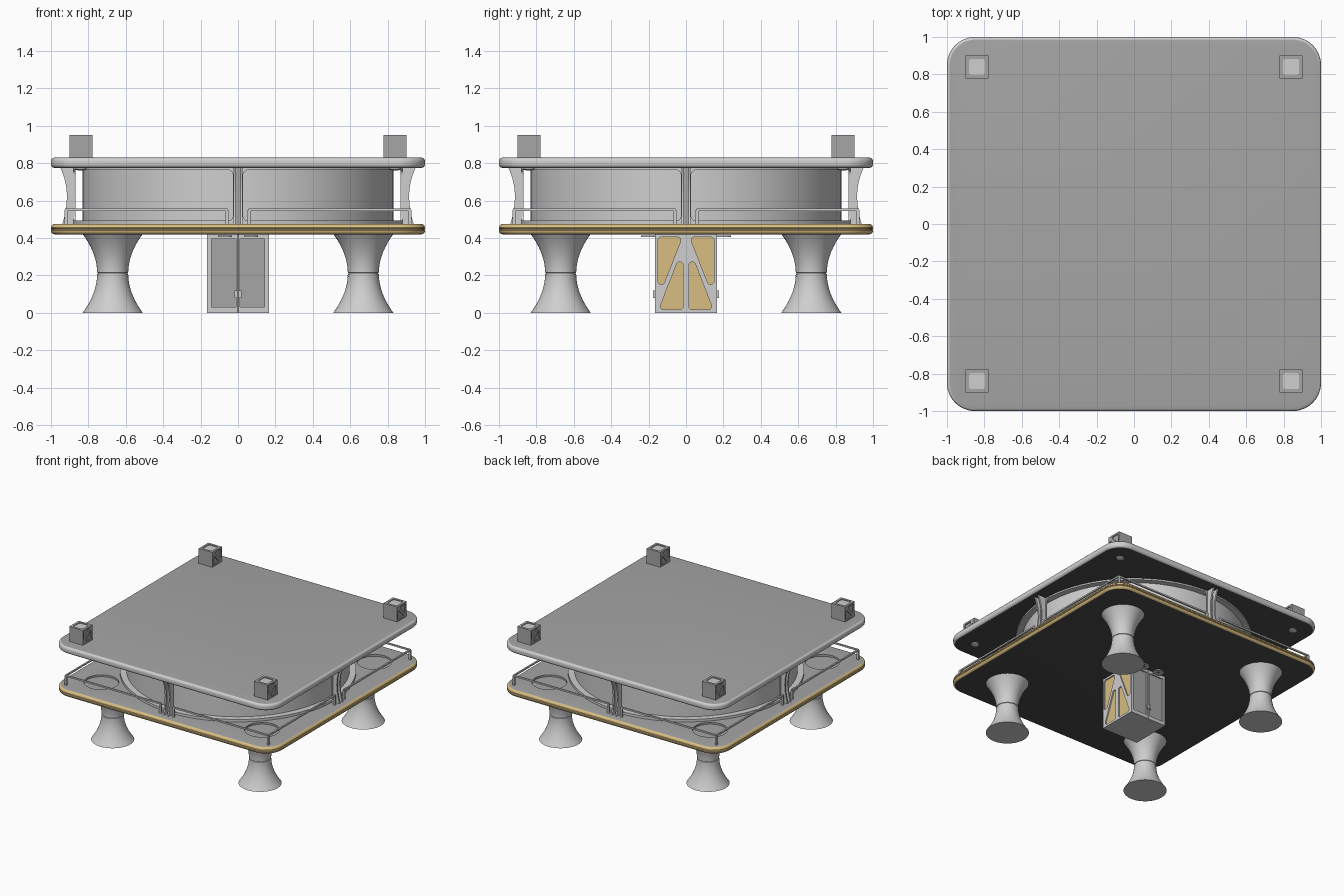
import bpy, bmesh, math
from mathutils import Matrix, Vector

if "Cube" in bpy.data.objects:
    bpy.data.objects.remove(bpy.data.objects["Cube"])


def material(name, rgb):
    m = bpy.data.materials.new(name)
    m.diffuse_color = (*rgb, 1)
    m.use_nodes = True
    m.node_tree.nodes["Principled BSDF"].inputs["Base Color"].default_value = m.diffuse_color
    return m


LIGHT = material("light grey", (0.62, 0.62, 0.62))
MID = material("mid grey", (0.38, 0.38, 0.38))
TAN = material("plywood tan", (0.69, 0.51, 0.22))
DARK = material("dark underside", (0.07, 0.07, 0.075))

# Local (u, v, w) axes mapped to the x side, y side and radial planes
ON_X = Matrix(((0, 0, 1, 0), (1, 0, 0, 0), (0, 1, 0, 0), (0, 0, 0, 1)))
ON_Y = Matrix(((1, 0, 0, 0), (0, 0, -1, 0), (0, 1, 0, 0), (0, 0, 0, 1)))
CORNERS = [(-1, -1), (1, -1), (1, 1), (-1, 1)]


def move(x, y, z):
    return Matrix.Translation((x, y, z))


def finish(name, mesh, mats, rule=None, matrix=None, smooth=True):
    """Link a mesh, colour its faces by a rule and smooth its soft edges."""
    if matrix:
        mesh.transform(matrix)
    mesh.materials.clear()
    for m in mats:
        mesh.materials.append(m)
    for p in mesh.polygons:
        p.material_index = rule(p) if rule else 0
    ob = bpy.data.objects.new(name, mesh)
    bpy.context.collection.objects.link(ob)
    if smooth:
        bpy.ops.object.select_all(action='DESELECT')
        ob.select_set(True)
        bpy.context.view_layer.objects.active = ob
        bpy.ops.object.shade_smooth_by_angle(angle=math.radians(35))
    return ob


def rounded(pts, r, n=6):
    """Outline with every corner replaced by an arc."""
    pts = [Vector(p) for p in pts]
    out = []
    for i, p in enumerate(pts):
        a = (pts[i - 1] - p).normalized()
        b = (pts[(i + 1) % len(pts)] - p).normalized()
        half = a.angle(b) / 2
        c = p + (a + b).normalized() * r / math.sin(half)
        va, vb = p + a * r / math.tan(half) - c, p + b * r / math.tan(half) - c
        th = va.angle(vb)
        for k in range(n + 1):
            t = k / n
            out.append(c + (va * math.sin((1 - t) * th) + vb * math.sin(t * th)) / math.sin(th))
    return out


def rect(u0, v0, u1, v1):
    return [(u0, v0), (u1, v0), (u1, v1), (u0, v1)]


def plate(name, loops, depth, mat, matrix):
    """Flat plate from an outline followed by hole outlines."""
    cu = bpy.data.curves.new(name, 'CURVE')
    cu.dimensions, cu.fill_mode, cu.extrude = '2D', 'BOTH', depth / 2
    for loop in loops:
        s = cu.splines.new('POLY')
        s.points.add(len(loop) - 1)
        for pt, p in zip(s.points, loop):
            pt.co = (p[0], p[1], 0, 1)
        s.use_cyclic_u = True
    tmp = bpy.data.objects.new(name, cu)
    mesh = bpy.data.meshes.new_from_object(tmp)
    bpy.data.objects.remove(tmp)
    return finish(name, mesh, [mat], matrix=matrix)


def loft(name, rings, caps=True, wrap=False):
    """Mesh joining equal rings of points."""
    bm = bmesh.new()
    vs = [[bm.verts.new(p) for p in ring] for ring in rings]
    n = len(vs[0])
    for i in range(len(vs) if wrap else len(vs) - 1):
        lo, hi = vs[i], vs[(i + 1) % len(vs)]
        for k in range(n):
            bm.faces.new((lo[k], lo[(k + 1) % n], hi[(k + 1) % n], hi[k]))
    if caps and not wrap:
        bm.faces.new(vs[0][::-1])
        bm.faces.new(vs[-1])
    bmesh.ops.recalc_face_normals(bm, faces=bm.faces)
    mesh = bpy.data.meshes.new(name)
    bm.to_mesh(mesh)
    bm.free()
    return mesh


def lathe(name, profile, mat, n=64, wrap=False, matrix=None):
    rings = [[(r * math.cos(2 * math.pi * k / n), r * math.sin(2 * math.pi * k / n), z)
              for k in range(n)] for r, z in profile]
    return finish(name, loft(name, rings, wrap=wrap), [mat], matrix=matrix)


def box(name, lo, hi, mats, rule=None, matrix=None):
    rings = [[(x, y, z) for x, y in rect(lo[0], lo[1], hi[0], hi[1])] for z in (lo[2], hi[2])]
    return finish(name, loft(name, rings), mats, rule, matrix, smooth=False)


def slab(name, z0, z1, edge, grooves=(), pockets=False):
    """Rounded square board with a soft edge, grey top and dark underside."""
    r = 0.02
    arc = [(r - r * math.sin(a), r - r * math.cos(a)) for a in (k * math.pi / 10 for k in range(6))]
    prof = [(i, z0 + z) for i, z in arc]
    for g in grooves:
        prof += [(0, g - 0.002), (0.004, g), (0, g + 0.002)]
    prof += [(i, z1 - z) for i, z in reversed(arc)]
    rings = [[(p.x, p.y, z) for p in rounded(rect(i - 1, i - 1, 1 - i, 1 - i), 0.15 - i, 12)]
             for i, z in prof]
    mesh = loft(name, rings)
    if pockets:
        base = bpy.data.objects.new(name, mesh)
        bpy.context.collection.objects.link(base)
        cutters = []
        for sx, sy in CORNERS:
            c = lathe("pocket_cutter", [(0.13, z1 - 0.015), (0.13, z1 + 0.05)], MID, 48,
                      matrix=move(0.73 * sx, 0.73 * sy, 0))
            c.hide_render = True
            cutters.append(c)
            mod = base.modifiers.new("pocket", 'BOOLEAN')
            mod.operation, mod.object, mod.solver = 'DIFFERENCE', c, 'EXACT'
        dg = bpy.context.evaluated_depsgraph_get()
        mesh = bpy.data.meshes.new_from_object(base.evaluated_get(dg))
        for ob in cutters + [base]:
            bpy.data.objects.remove(ob)

    def rule(p):
        if p.normal.z < -0.95:
            return 2
        rim = max(abs(p.center.x), abs(p.center.y)) > 0.9 or abs(p.center.x) + abs(p.center.y) > 1.75
        return 1 if rim and p.normal.z < 0.95 else 0
    return finish(name, mesh, [MID, edge, DARK], rule)


# Two boards
slab("lower_board", 0.42, 0.475, TAN, (0.442, 0.448, 0.455), pockets=True)
slab("upper_board", 0.775, 0.83, LIGHT)

# Drum and its guard rings
lathe("drum", [(0.832, 0.474), (0.832, 0.776)], LIGHT, 96)
for label, z0, z1 in (("lower", 0.474, 0.495), ("upper", 0.763, 0.776)):
    lathe(label + "_guard_ring", [(0.83, z0), (0.88, z0), (0.88, z1), (0.83, z1)], LIGHT, 96, wrap=True)

# Flared uprights with twin concave fins, one on each side
side = [(0.057 - 0.03 * math.sin(a), 0.52 - 0.03 * math.cos(a)) for a in (k * math.pi / 12 for k in range(7))]
side += [(u, 1.255 - v) for u, v in reversed(side)]
flare = side + [(-u, v) for u, v in reversed(side)]
fin = [(0.878, 0.776), (0.878, 0.474)]
for k in range(17):
    t = k / 8 - 1
    fin.append((0.915 + (0.035 if t > 0 else 0.025) * t * t, 0.625 + 0.151 * t))
for k in range(4):
    turn = Matrix.Rotation(k * math.pi / 2, 4, 'Z')
    plate("upright", [flare], 0.012, LIGHT, turn @ move(0.874, 0, 0) @ ON_X)
    for s in (-1, 1):
        plate("upright_fin", [fin], 0.012, LIGHT, turn @ move(0, 0.019 * s, 0) @ ON_Y)
    box("upright_core", (0.878, -0.013, 0.474), (0.9, 0.013, 0.776), [MID], matrix=turn)

    # Corner guard rail with three posts
    for a, b in (((0.055, -0.926), (0.926, -0.914)), ((0.914, -0.926), (0.926, -0.055))):
        box("guard_rail", (*a, 0.545), (*b, 0.557), [LIGHT], matrix=turn)
    for x, y in ((0.06, -0.92), (0.92, -0.92), (0.92, -0.06)):
        box("rail_post", (x - 0.008, y - 0.008, 0.474), (x + 0.008, y + 0.008, 0.55), [LIGHT], matrix=turn)

# Spool legs with a seam at the waist
leg = []
for k in range(25):
    z = 0.422 * k / 24
    leg.append((0.083 + 0.078 * abs((z - 0.211) / 0.211) ** 2, z))
leg[12:13] = [(0.083, 0.207), (0.079, 0.209), (0.079, 0.213), (0.083, 0.215)]
for sx, sy in CORNERS:
    lathe("spool_leg", leg, LIGHT, 48, matrix=move(0.67 * sx, 0.67 * sy, 0))

# Corner blocks on top, with braced sides and a pale top inset, and bolts below
for sx, sy in CORNERS:
    at = move(0.84 * sx, 0.84 * sy, 0.89)
    h = 0.062
    box("corner_block", (-0.054, -h, -0.061), (0.054, h, 0.056), [MID, LIGHT],
        lambda p: int(p.normal.z > 0.5), at)
    plate("block_top_frame", [rect(-h, -h, h, h), rounded(rect(-0.043, -0.043, 0.043, 0.043), 0.015)],
          0.006, MID, at @ move(0, 0, 0.059))
    holes = [[(-0.048, 0.048), (-0.048, -0.032), (0.032, 0.048)],
             [(0.048, -0.048), (0.048, 0.032), (-0.032, -0.048)]]
    holes = [rounded([(-u * sy, v) for u, v in tri], 0.008) for tri in holes]
    for s in (-1, 1):
        plate("block_brace", [rect(-h, -0.061, h, 0.056)] + holes, 0.008, MID,
              at @ move(0.058 * s, 0, 0) @ ON_X)
    lathe("bolt_head", [(0.018, 0.762), (0.03, 0.768), (0.03, 0.776)], LIGHT, 24,
          matrix=move(0.84 * sx, 0.84 * sy, 0))

# Central cabinet: tan sides behind truss frames, grey door panels
box("cabinet", (-0.155, -0.155, 0), (0.155, 0.155, 0.421), [LIGHT, TAN, MID],
    lambda p: 1 if abs(p.normal.x) > 0.5 else 2 if abs(p.normal.y) > 0.5 else 0)
windows = []
for s in (-1, 1):
    windows.append(rounded([(0.15 * s, 0.405), (0.02 * s, 0.405), (0.15 * s, 0.075)], 0.018))
    windows.append(rounded([(0.015 * s, 0.35), (0.015 * s, 0.018), (0.145 * s, 0.018)], 0.018))
for s in (-1, 1):
    plate("cabinet_truss", [rect(-0.165, 0, 0.165, 0.421)] + windows, 0.01, LIGHT,
          move(0.16 * s, 0, 0) @ ON_X)
    for d in (-1, 1):
        plate("cabinet_door", [rect(0.002 * d, 0, 0.155 * d, 0.421), rect(0.011 * d, 0.03, 0.142 * d, 0.395)],
              0.01, LIGHT, move(0, 0.16 * s, 0) @ ON_Y)
        # Door handle halves and mounting tabs
        ya, yb = sorted((0.165 * s, 0.177 * s))
        xa, xb = sorted((0.003 * d, 0.018 * d))
        box("door_handle", (xa, ya, 0.08), (xb, yb, 0.12), [LIGHT])
        tab = rounded(rect(-0.038, -0.04, 0.038, 0.04), 0.03)
        plate("mounting_tab", [tab, rounded(rect(-0.012, -0.012, 0.012, 0.012), 0.01)], 0.008, LIGHT,
              move(0.07 * d, 0.2 * s, 0.409))
